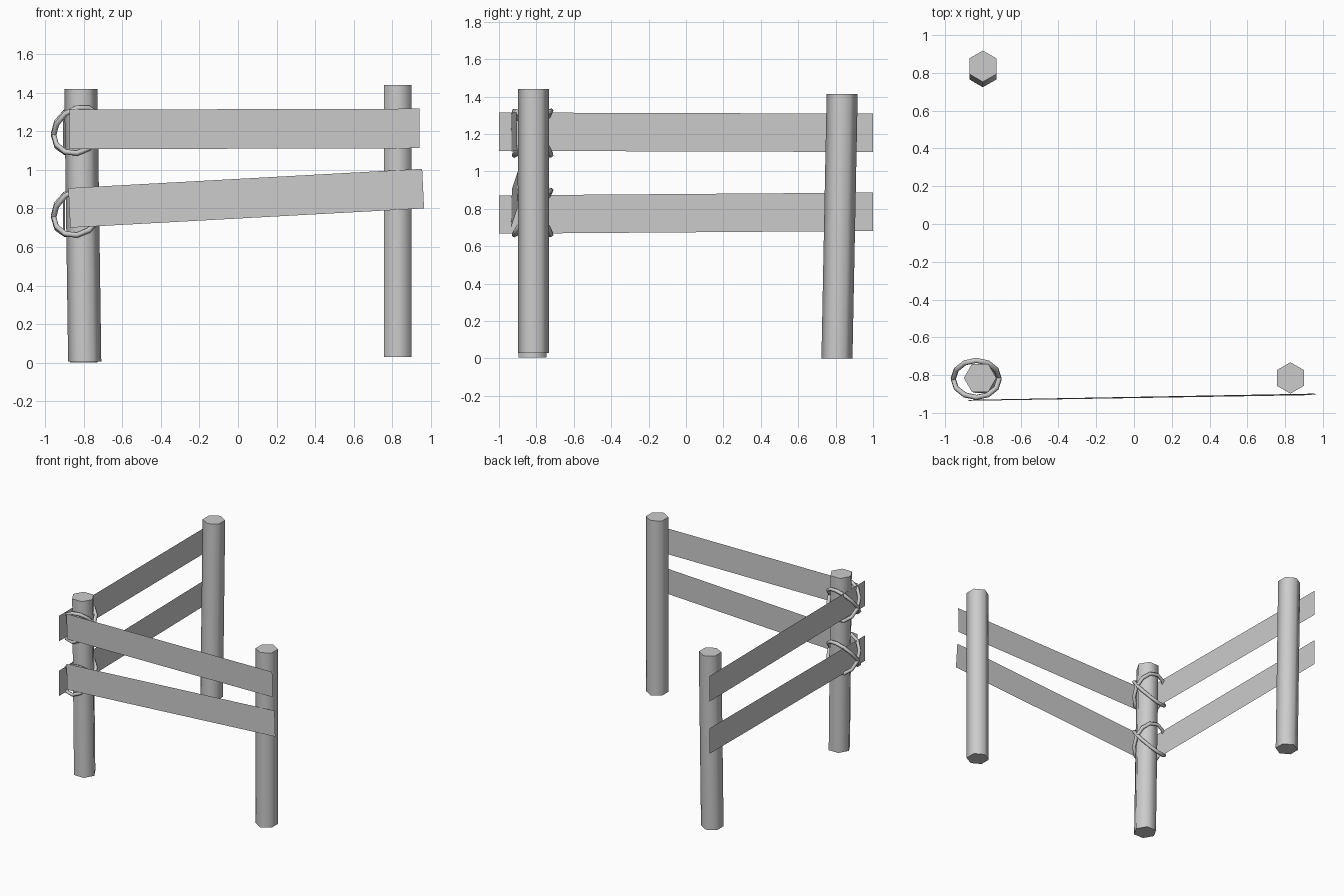
import bpy, bmesh
from math import sin, cos, pi, radians
from mathutils import Vector

cube = bpy.data.objects.get("Cube")
if cube:
    bpy.data.objects.remove(cube, do_unlink=True)

grey = bpy.data.materials.new("plain grey")
grey.use_nodes = True
colour = (0.6, 0.6, 0.6, 1)
grey.diffuse_color = colour
grey.node_tree.nodes["Principled BSDF"].inputs["Base Color"].default_value = colour


def add_object(name, mesh, smooth=False):
    obj = bpy.data.objects.new(name, mesh)
    bpy.context.collection.objects.link(obj)
    mesh.materials.clear()
    mesh.materials.append(grey)
    if smooth:
        bpy.ops.object.select_all(action='DESELECT')
        obj.select_set(True)
        bpy.context.view_layer.objects.active = obj
        bpy.ops.object.shade_smooth_by_angle(angle=radians(70))
    return obj


def post(name, bottom, top, radius, turn):
    """Six-sided post leaning from bottom to top."""
    bm = bmesh.new()
    rings = []
    for centre in (bottom, top):
        rings.append([bm.verts.new(Vector(centre) + radius * Vector(
            (cos(turn + i * pi / 3), sin(turn + i * pi / 3), 0))) for i in range(6)])
    low, high = rings
    for i in range(6):
        j = (i + 1) % 6
        bm.faces.new((low[i], low[j], high[j], high[i]))
    bm.faces.new(low[::-1])
    bm.faces.new(high)
    mesh = bpy.data.meshes.new(name)
    bm.to_mesh(mesh)
    bm.free()
    add_object(name, mesh, True)


def rail(name, start, end, height=0.205, lean=(0, 0)):
    """Thin flat board; start and end are its lower corners."""
    bm = bmesh.new()
    up = Vector((lean[0], lean[1], height))
    a, b = Vector(start), Vector(end)
    bm.faces.new([bm.verts.new(p) for p in (a, b, b + up, a + up)])
    mesh = bpy.data.meshes.new(name)
    bm.to_mesh(mesh)
    bm.free()
    add_object(name, mesh)


def rope(name, z, rise, phase):
    """Closed tilted loop of rope around the corner post and board ends."""
    curve = bpy.data.curves.new(name, 'CURVE')
    curve.dimensions = '3D'
    curve.bevel_depth = 0.014
    curve.bevel_resolution = 1
    count = 12
    spline = curve.splines.new('POLY')
    spline.points.add(count - 1)
    for i, point in enumerate(spline.points):
        a = 2 * pi * i / count
        point.co = (-0.835 + 0.122 * cos(a), -0.82 + 0.098 * sin(a),
                    z + rise * sin(a + phase), 1)
    spline.use_cyclic_u = True
    helper = bpy.data.objects.new(name + "_path", curve)
    bpy.context.collection.objects.link(helper)
    bpy.context.view_layer.update()
    mesh = bpy.data.meshes.new_from_object(
        helper.evaluated_get(bpy.context.evaluated_depsgraph_get()))
    bpy.data.objects.remove(helper, do_unlink=True)
    add_object(name, mesh, True)


# Posts
post("corner_post", (-0.795, -0.82, 0.005), (-0.815, -0.815, 1.42), 0.086, 0)
post("left_post", (0.828, -0.815, 0.03), (0.828, -0.815, 1.44), 0.083, pi / 6)
post("back_post", (-0.80, 0.807, 0.0), (-0.80, 0.835, 1.415), 0.083, pi / 6)

# Boards along the front
rail("front_upper_rail", (-0.875, -0.932, 1.107), (0.94, -0.902, 1.112), lean=(0, -0.004))
rail("front_lower_rail", (-0.87, -0.935, 0.70), (0.965, -0.902, 0.80), lean=(-0.01, 0.004))

# Boards along the side
rail("side_upper_rail", (-0.897, -1, 1.11), (-0.908, 1, 1.104))
rail("side_lower_rail", (-0.897, -1, 0.667), (-0.908, 1, 0.682))

# Rope lashings, each a pair of crossing loops
for place, z in (("upper", 1.205), ("lower", 0.78)):
    rope(place + "_rope_rising", z, 0.12, 0.15)
    rope(place + "_rope_falling", z, -0.12, -0.25)
